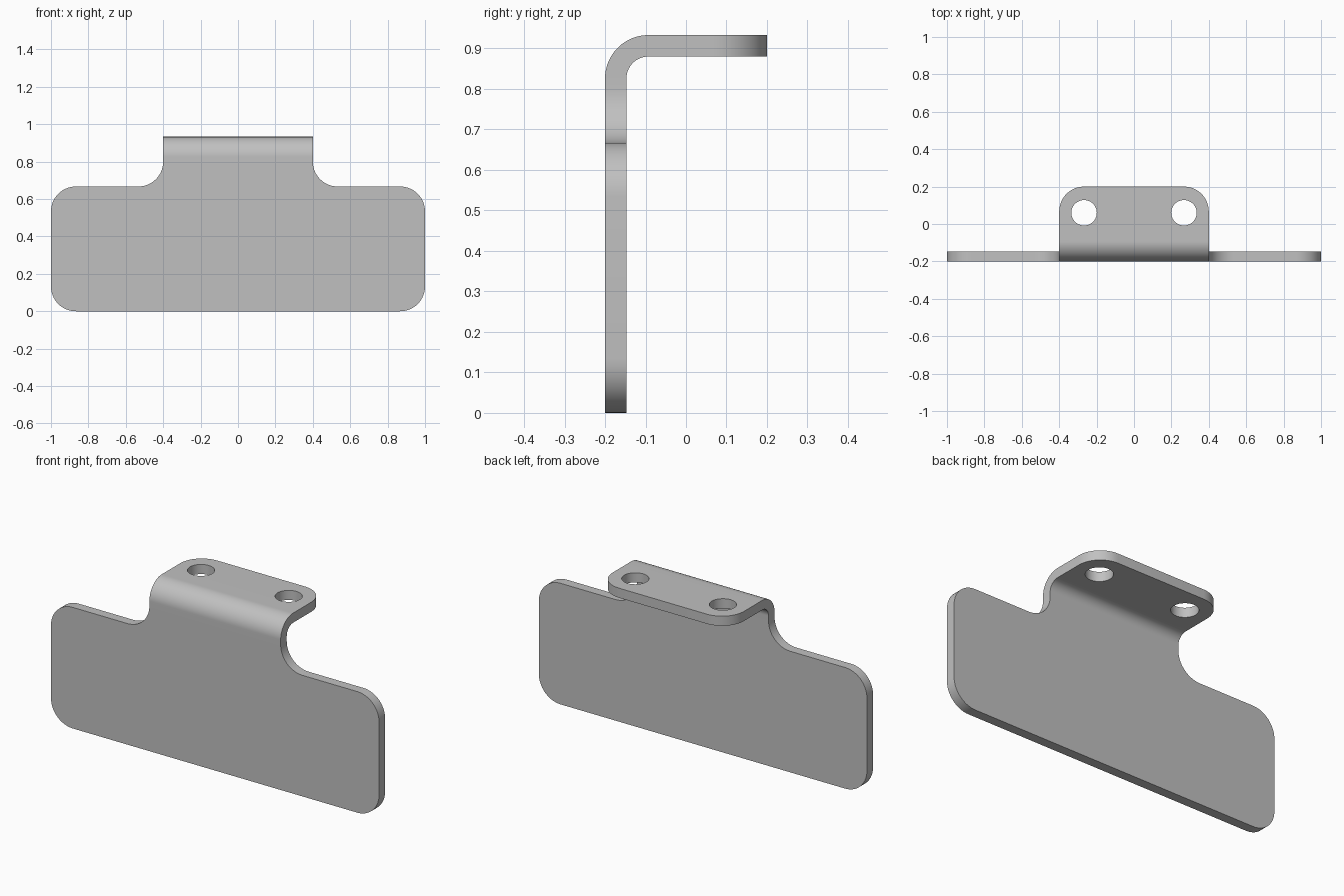
import bpy, bmesh
from math import sin, cos, pi
from mathutils import Vector

if "Cube" in bpy.data.objects:
    bpy.data.objects.remove(bpy.data.objects["Cube"])

THICK = 0.053             # sheet thickness
FRONT = -0.2              # front face of the plate
R_OUT = 0.107             # outer bend radius
R = 0.133                 # corner radius of the outline
BEND_Z = 0.933 - R_OUT    # height where the bend starts
BEND_Y = FRONT + R_OUT    # depth where the bend ends
BEND_LEN = pi / 2 * (R_OUT - THICK / 2)
FLANGE = BEND_Z + BEND_LEN
END = FLANGE + 0.2 - BEND_Y
STEPS = 24


def rounded(points, radius, steps=14):
    """Closed outline of right-angled corners, each rounded by an arc."""
    out = []
    for i, p in enumerate(points):
        p = Vector(p)
        a = (Vector(points[i - 1]) - p).normalized()
        b = (Vector(points[(i + 1) % len(points)]) - p).normalized()
        for k in range(steps + 1):
            t = pi / 2 * k / steps
            out.append(p + radius * (a * (1 - sin(t)) + b * (1 - cos(t))))
    return out


def circle(x, s, radius, steps=40):
    return [Vector((x + radius * cos(2 * pi * k / steps),
                    s + radius * sin(2 * pi * k / steps))) for k in range(steps)]


def fold(co):
    """Map the flat sheet (x, length along sheet, depth) to the bent sheet."""
    x, s, w = co
    if s <= BEND_Z:
        return Vector((x, FRONT + w, s))
    t = min((s - BEND_Z) / BEND_LEN, 1) * pi / 2
    r = R_OUT - w
    return Vector((x, BEND_Y - r * cos(t) + max(s - FLANGE, 0), BEND_Z + r * sin(t)))


# Flat outline: wide plate, narrow neck and tab, with two bolt holes
half = [(1, 0), (1, 0.667), (0.4, 0.667), (0.4, END)]
outline = half + [(-x, s) for x, s in reversed(half)]
loops = [rounded(outline, R)]
loops += [circle(side * 0.267, FLANGE + 0.06 - BEND_Y, 0.068) for side in (-1, 1)]

bm = bmesh.new()
for loop in loops:
    verts = [bm.verts.new((p.x, p.y, 0)) for p in loop]
    for i, v in enumerate(verts):
        bm.edges.new((verts[i - 1], v))
bmesh.ops.triangle_fill(bm, edges=bm.edges[:], use_beauty=True, normal=(0, 0, 1))

# Rows of edges across the bend
for k in range(STEPS + 1):
    bmesh.ops.bisect_plane(bm, geom=bm.verts[:] + bm.edges[:] + bm.faces[:], dist=1e-5,
                           plane_co=(0, BEND_Z + BEND_LEN * k / STEPS, 0),
                           plane_no=(0, 1, 0))

# Thicken the sheet, then fold it
extruded = bmesh.ops.extrude_face_region(bm, geom=bm.faces[:], use_keep_orig=True)
for item in extruded["geom"]:
    if isinstance(item, bmesh.types.BMVert):
        item.co.z = THICK
for v in bm.verts:
    v.co = fold(v.co)
bmesh.ops.recalc_face_normals(bm, faces=bm.faces[:])

mesh = bpy.data.meshes.new("bent_bracket")
bm.to_mesh(mesh)
bm.free()
bracket = bpy.data.objects.new("bent_bracket", mesh)
bpy.context.collection.objects.link(bracket)

# Plain grey metal
grey = bpy.data.materials.new("grey_metal")
grey.use_nodes = True
color = (0.53, 0.53, 0.53, 1)
grey.diffuse_color = color
grey.node_tree.nodes["Principled BSDF"].inputs["Base Color"].default_value = color
mesh.materials.append(grey)

bpy.ops.object.select_all(action="DESELECT")
bracket.select_set(True)
bpy.context.view_layer.objects.active = bracket
bpy.ops.object.shade_smooth_by_angle(angle=pi / 6)
